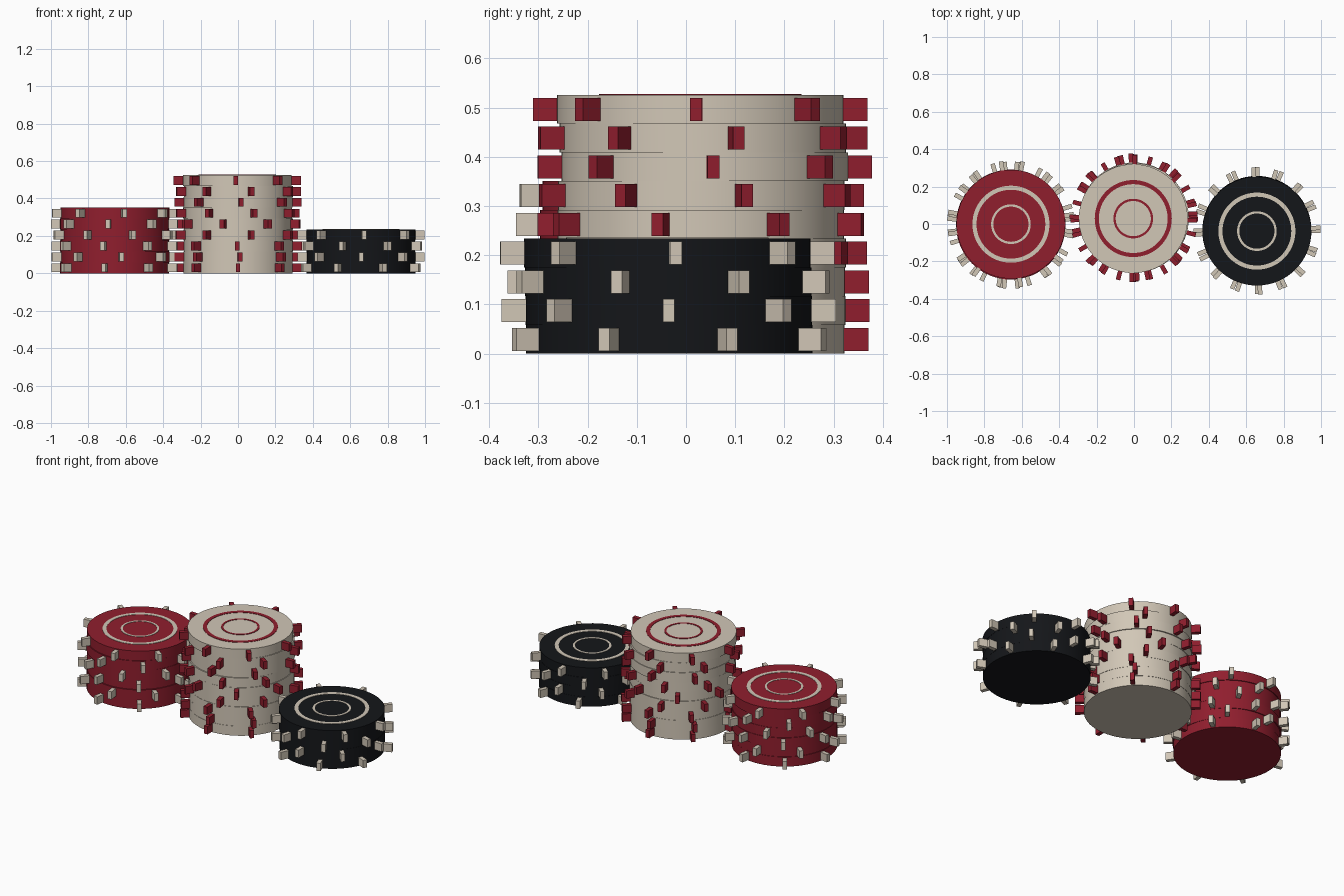
import bpy, bmesh, math
from mathutils import Matrix, Vector

if "Cube" in bpy.data.objects:
    bpy.data.objects.remove(bpy.data.objects["Cube"])

R, H = 0.291, 0.0584          # chip radius and thickness
SPOTS, R_OUT = 8, 0.34        # edge inserts per chip and their outer reach


def material(name, rgb):
    m = bpy.data.materials.new(name)
    m.diffuse_color = (*rgb, 1)
    m.use_nodes = True
    m.node_tree.nodes["Principled BSDF"].inputs["Base Color"].default_value = m.diffuse_color
    return m


RED = material("red", (0.28, 0.013, 0.027))
CREAM = material("cream", (0.64, 0.57, 0.47))
BLACK = material("black", (0.007, 0.008, 0.01))


def finish(bm, name, mat, smooth):
    bmesh.ops.recalc_face_normals(bm, faces=bm.faces[:])
    me = bpy.data.meshes.new(name)
    bm.to_mesh(me)
    bm.free()
    me.materials.append(mat)
    ob = bpy.data.objects.new(name, me)
    bpy.context.collection.objects.link(ob)
    if smooth:
        bpy.context.view_layer.objects.active = ob
        ob.select_set(True)
        bpy.ops.object.shade_smooth_by_angle(angle=math.radians(35))
        ob.select_set(False)


def chip_disc(name, loc, mat):
    bm = bmesh.new()
    bmesh.ops.create_cone(bm, cap_ends=True, segments=64, radius1=R, radius2=R,
                          depth=H, matrix=Matrix.Translation(loc))
    finish(bm, name, mat, True)


def edge_spots(name, loc, phase, mat):
    bm = bmesh.new()
    depth = 0.06
    for k in range(SPOTS):
        a = math.radians(phase) + k * math.tau / SPOTS
        m = (Matrix.Translation(loc) @ Matrix.Rotation(a, 4, 'Z')
             @ Matrix.Translation((R_OUT - depth / 2, 0, 0))
             @ Matrix.Diagonal((depth, 0.024, 0.047, 1)))
        bmesh.ops.create_cube(bm, size=1, matrix=m)
    finish(bm, name, mat, False)


def inlay_ring(name, loc, r0, r1, mat):
    # rectangular section spun into a thin raised ring
    bm = bmesh.new()
    pts = [(r0, -0.003), (r1, -0.003), (r1, 0.002), (r0, 0.002)]
    vs = [bm.verts.new(Vector(loc) + Vector((r, 0, z))) for r, z in pts]
    edges = [bm.edges.new((vs[i], vs[(i + 1) % 4])) for i in range(4)]
    bmesh.ops.spin(bm, geom=vs + edges, cent=loc, axis=(0, 0, 1),
                   angle=math.tau, steps=64)
    bmesh.ops.remove_doubles(bm, verts=bm.verts[:], dist=1e-5)
    finish(bm, name, mat, True)


def stack(name, chips, body, accent):
    # chips: (x, y, rotation in degrees) from the bottom up
    for i, (x, y, phase) in enumerate(chips):
        loc = (x, y, (i + 0.5) * H)
        chip_disc(f"{name}_chip_{i + 1}", loc, body)
        edge_spots(f"{name}_edge_spots_{i + 1}", loc, phase, accent)
    top = (x, y, len(chips) * H)
    inlay_ring(f"{name}_outer_ring", top, 0.184, 0.206, accent)
    inlay_ring(f"{name}_inner_ring", top, 0.094, 0.106, accent)


stack("red_stack", [(-0.66, -0.004, -10), (-0.657, -0.006, 6), (-0.66, 0.0, -11),
                    (-0.657, -0.003, 17), (-0.66, -0.006, -6), (-0.658, -0.001, 9)],
      RED, CREAM)
stack("cream_stack", [(0.0, 0.031, 0), (0.0, 0.033, 2), (0.002, 0.032, -1),
                      (0.0, 0.034, 13), (0.002, 0.030, -15), (-0.002, 0.031, 16),
                      (0.0, 0.038, 3), (0.002, 0.034, 12.5), (-0.004, 0.029, -1.5)],
      CREAM, RED)
stack("black_stack", [(0.657, -0.034, 22), (0.658, -0.035, 0), (0.656, -0.036, 27),
                      (0.657, -0.038, 3)],
      BLACK, CREAM)
